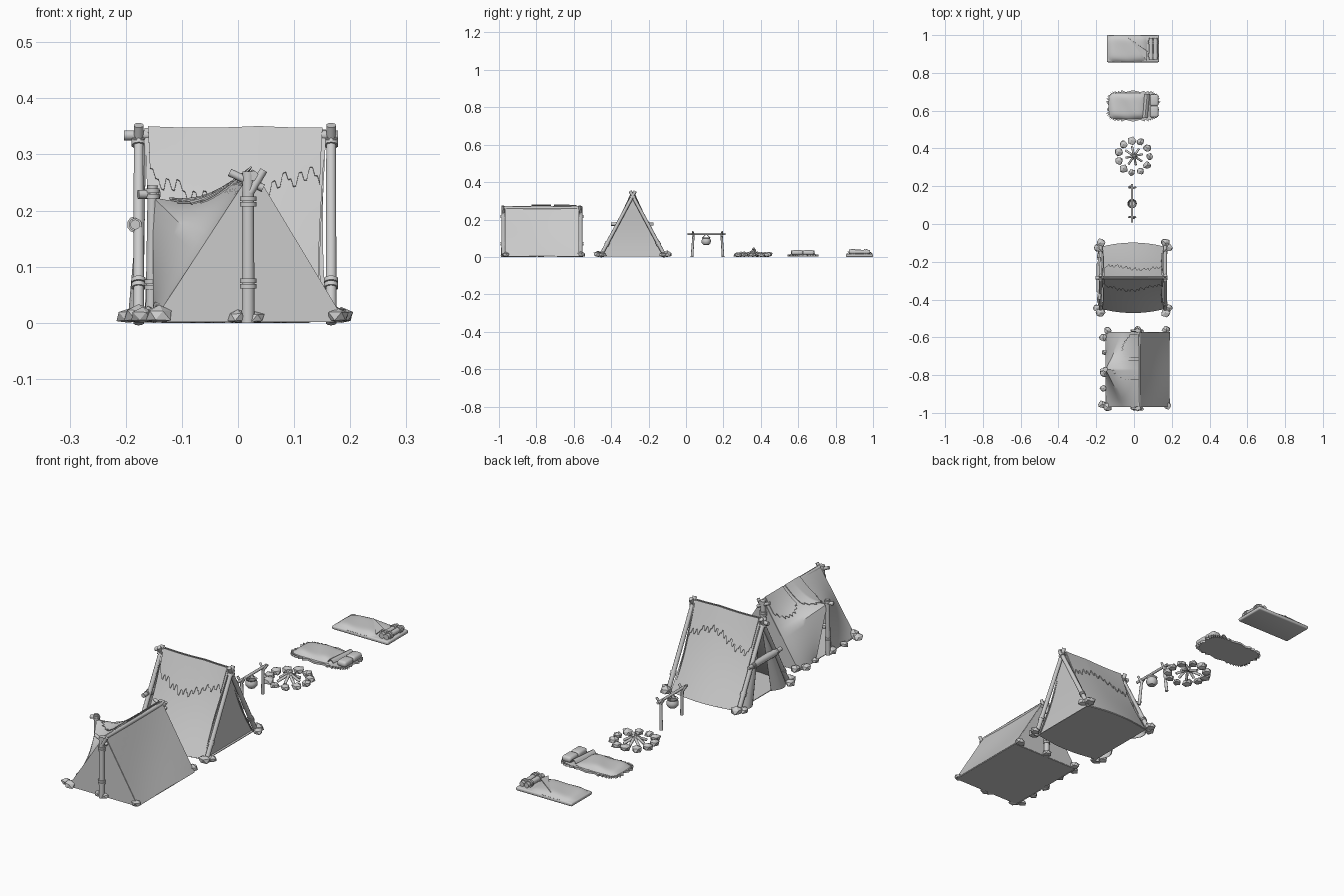
import bpy, bmesh, math, random
from math import sin, cos, pi
from mathutils import Vector, Matrix

random.seed(4)
cube = bpy.data.objects.get("Cube")
if cube:
    bpy.data.objects.remove(cube)

GREY = (0.6, 0.6, 0.6, 1)
mat = bpy.data.materials.new("plain grey")
mat.use_nodes = True
mat.diffuse_color = GREY
mat.node_tree.nodes["Principled BSDF"].inputs["Base Color"].default_value = GREY


def finish(name, bm, smooth=True, thick=0, bevel=0):
    me = bpy.data.meshes.new(name)
    bmesh.ops.recalc_face_normals(bm, faces=bm.faces)
    bm.to_mesh(me)
    bm.free()
    ob = bpy.data.objects.new(name, me)
    bpy.context.collection.objects.link(ob)
    me.materials.append(mat)
    bpy.ops.object.select_all(action='DESELECT')
    ob.select_set(True)
    bpy.context.view_layer.objects.active = ob
    if thick:
        m = ob.modifiers.new("thickness", 'SOLIDIFY')
        m.thickness, m.offset = thick, 0
        bpy.ops.object.modifier_apply(modifier=m.name)
    if bevel:
        m = ob.modifiers.new("rounding", 'BEVEL')
        m.width, m.segments = bevel, 3
        bpy.ops.object.modifier_apply(modifier=m.name)
    if smooth:
        bpy.ops.object.shade_smooth_by_angle(angle=math.radians(40))
    return ob


def sheet(name, f, nu=12, nv=12, thick=0.003):
    """Cloth grid from a function of u and v in 0..1."""
    bm = bmesh.new()
    rows = [[bm.verts.new(f(i / nu, j / nv)) for i in range(nu + 1)] for j in range(nv + 1)]
    for a, b in zip(rows, rows[1:]):
        for i in range(nu):
            bm.faces.new((a[i], a[i + 1], b[i + 1], b[i]))
    bmesh.ops.remove_doubles(bm, verts=bm.verts, dist=0.0002)
    return finish(name, bm, thick=thick)


def rod(name, p, q, r, r2=None):
    p, q = Vector(p), Vector(q)
    d = q - p
    m = Matrix.Translation((p + q) / 2) @ d.to_track_quat('Z', 'Y').to_matrix().to_4x4()
    bm = bmesh.new()
    bmesh.ops.create_cone(bm, segments=10, radius1=r, radius2=r2 or r, depth=d.length,
                          cap_ends=True, matrix=m)
    return finish(name, bm)


def bound_pole(name, p, q, r, wraps):
    """Pole with pairs of rope turns at the given fractions."""
    rod(name, p, q, r, r * 0.9)
    p, q = Vector(p), Vector(q)
    n = (q - p).normalized()
    for t in wraps:
        for k in (-1, 1):
            c = p.lerp(q, t) + n * k * 0.005
            rod(name + "_rope", c - n * 0.004, c + n * 0.004, r * 1.3)


def rock(name, x, y, s):
    bm = bmesh.new()
    bmesh.ops.create_icosphere(bm, subdivisions=1, radius=s)
    for v in bm.verts:
        v.co *= random.uniform(0.8, 1.12)
        v.co = Vector((x + v.co.x, y + v.co.y, max(0, s * 0.5 + v.co.z * 0.75)))
    finish(name, bm, smooth=False)


def block(name, c, size, bevel):
    bm = bmesh.new()
    bmesh.ops.create_cube(bm, size=1, matrix=Matrix.Translation(c) @ Matrix.Diagonal((*size, 1)))
    return finish(name, bm, bevel=bevel)


def mix(a, b, t):
    return Vector(a).lerp(Vector(b), t)


# ---- Front tent: ridge along y, lifted dormer on the -x side ----
RX, RZ, YF, YB = 0.027, 0.272, -0.967, -0.573


def right_slope(u, v):
    ridge = Vector((RX, YF + (YB - YF) * u, RZ - 0.006 * sin(pi * u)))
    foot = Vector((0.188, ridge.y, 0.004))
    return mix(ridge, foot, v) - Vector((0.006, 0, 0.004)) * sin(pi * u) * sin(pi * v)


def left_slope(a, t, side):
    w = 1 - abs(2 * a - 1)
    y = YF + (YB - YF) * a
    flat = Vector((RX - (RX + 0.15) * t, y, RZ * (1 - t)))
    if t <= 0.5:
        k = 2 * t
        out = Vector((RX - (RX + 0.15) * k, y, RZ - 0.05 * k - 0.028 * sin(pi * k)))
    else:
        k = 2 * t - 1
        out = Vector((-0.15, y + side * w * (0.08 if side > 0 else 0.03) * k, 0.222 * (1 - k)))
    return mix(flat, out, w ** 1.2)


sheet("front_tent_right_slope", right_slope)
sheet("front_tent_left_cheek_front", lambda u, v: left_slope(u / 2, v, -1), 12, 16)
sheet("front_tent_left_cheek_back", lambda u, v: left_slope(0.5 + u / 2, v, 1), 12, 16)
for label, y in (("front", YF), ("back", YB)):
    sheet("front_tent_" + label + "_wall", lambda u, v: mix(
        (RX, y, RZ), (-0.15 + 0.338 * u, y, 0.004), v), 8, 8)
sheet("front_tent_floor", lambda u, v: (-0.15 + 0.338 * u, YF + (YB - YF) * v, 0.003), 1, 1)


# Ragged patches lying over the ridge
def patch(name, a0, a1, length):
    def f(u, v):
        ragged = length * (0.65 + 0.35 * sin(pi * u) + 0.07 * sin(u * 47))
        return left_slope(a0 + (a1 - a0) * u, v * ragged, 1) + Vector((-0.003, 0, 0.006))
    sheet(name, f, 20, 8)


patch("front_tent_awning_patch", 0.36, 0.62, 0.4)
patch("front_tent_ridge_patch", 0.66, 0.97, 0.36)

rod("front_tent_ridge_pole", (RX, -0.985, 0.262), (RX, -0.555, 0.262), 0.009)
for y in (-0.976, -0.564):
    bound_pole("front_tent_end_pole", (0.018, y, 0), (0.018, y, 0.27), 0.012, (0.26, 0.8))
    rod("front_tent_cross_stick", (-0.015, y, 0.268), (0.045, y, 0.24), 0.007)
    rod("front_tent_cross_stick", (0.046, y - 0.004, 0.272), (0.022, y - 0.004, 0.232), 0.007)
bound_pole("awning_pole", (-0.155, -0.77, 0), (-0.152, -0.77, 0.245), 0.01, (0.28, 0.94))
rod("awning_pole_peg", (-0.178, -0.775, 0.229), (-0.14, -0.765, 0.229), 0.008)
for x, y, s in ((0.178, -0.962, 0.022), (0.17, -0.562, 0.024), (0.0, -0.97, 0.02),
                (0.03, -0.97, 0.018), (0.02, -0.558, 0.022), (-0.14, -0.97, 0.027),
                (-0.17, -0.955, 0.022), (-0.163, -0.87, 0.02), (-0.16, -0.785, 0.026),
                (-0.155, -0.68, 0.018), (-0.165, -0.6, 0.024), (-0.14, -0.565, 0.022)):
    rock("front_tent_stone", x, y, s)

# ---- Rear tent: ridge along x, open on the -x end ----
CY, TOP = -0.285, 0.343


def big_slope(s, u, v):
    k = 2 * u - 1
    bulge = 0.02 * v * (1 - k * k)
    return Vector((-0.005 + k * (0.162 - 0.006 * sin(pi * v)),
                   CY + s * (0.165 * v + bulge - 0.01 * sin(pi * v)),
                   0.004 + TOP * (1 - v) - 0.003 * abs(sin(5 * u)) * (1 - v)))


for label, s in (("front", -1), ("back", 1)):
    sheet("rear_tent_" + label + "_slope", lambda u, v: big_slope(s, u, v))

    # Ragged ridge blanket with stepped hem
    def blanket(u, v):
        hem = 0.32 + 0.07 * sin(6 * u + s) + 0.022 * (int(u * 32) * 7 % 5 - 2)
        return big_slope(s, 0.02 + 0.96 * u, v * hem) + Vector((0, s * 0.005, 0.003))
    sheet("rear_tent_" + label + "_blanket", blanket, 64, 6)

    # Tied-back door flap
    sheet("rear_tent_door_flap_" + label, lambda u, v: mix(
        (-0.165, CY, TOP), (-0.17 - 0.025 * sin(pi * u), CY + s * (0.165 - 0.1 * u), 0.005), v), 6, 8)
    for x in (-0.177, 0.166):
        bound_pole("rear_tent_" + label + "_pole", (x, CY + s * 0.175, 0),
                   (x, CY - s * 0.014, 0.352), 0.01, (0.2, 0.92))
        rock("rear_tent_stone", x, CY + s * 0.185, 0.027)
        rock("rear_tent_stone", x + math.copysign(0.018, x), CY + s * 0.16, 0.022)

sheet("rear_tent_end_wall", lambda u, v: mix(
    (0.155, CY, TOP), (0.15 - 0.012 * sin(pi * v), CY + 0.33 * (u - 0.5), 0.005), v), 8, 8)
sheet("rear_tent_floor", lambda u, v: (
    -0.165 + 0.325 * u, CY + (2 * v - 1) * (0.165 + 0.02 * sin(pi * u)), 0.003), 12, 1)
rod("rear_tent_ridge_pole", (-0.203, CY, 0.334), (0.178, CY, 0.334), 0.009)
bound_pole("door_roll_bar", (-0.183, -0.4, 0.175), (-0.183, -0.175, 0.175), 0.009, (0.14, 0.86))
rod("rolled_door", (-0.183, -0.36, 0.175), (-0.183, -0.21, 0.175), 0.015)

# ---- Cooking spit with hanging pot ----
for y, lean in ((0.04, 0.008), (0.19, -0.008)):
    rod("spit_post", (-0.01 + lean, y - lean, 0), (-0.01, y, 0.118), 0.007, 0.006)
    for k in (-1, 1):
        rod("spit_fork", (-0.01, y, 0.108), (-0.01 + 0.018 * k, y - lean * 0.5, 0.136), 0.005)
rod("spit_bar", (-0.01, 0.008, 0.123), (-0.01, 0.212, 0.123), 0.006)
POT = [(0, 0.064), (0.015, 0.066), (0.023, 0.076), (0.024, 0.088), (0.019, 0.098), (0.023, 0.104)]


def pot(u, v):
    r, z = POT[round(v * 5)]
    return (-0.01 + r * cos(2 * pi * u), 0.108 + r * sin(2 * pi * u), z)


sheet("cooking_pot", pot, 16, 5, 0.002)
for k in (-1, 1):
    rod("pot_handle", (-0.01, 0.108 + 0.021 * k, 0.102), (-0.01, 0.108, 0.123), 0.002)

# ---- Fire ring ----
for i in range(11):
    a = 2 * pi * i / 11
    rock("fire_stone", 0.083 * cos(a), 0.357 + 0.085 * sin(a), random.uniform(0.019, 0.025))
for i in range(8):
    a = 2 * pi * i / 8 + 0.2
    reach = random.uniform(0.04, 0.055)
    rod("fire_log", (reach * cos(a), 0.36 + reach * sin(a), 0.006),
        (-0.012 * cos(a), 0.36 - 0.012 * sin(a), random.uniform(0.03, 0.05)), 0.006)

# ---- Fur bedroll ----
N = 84
bm = bmesh.new()
ring = []
for i in range(N):
    c, s = cos(2 * pi * i / N), sin(2 * pi * i / N)
    r = random.uniform(1.0, 1.06) if i % 2 else 0.92
    ring.append(bm.verts.new((-0.005 + 0.138 * r * math.copysign(abs(c) ** 0.45, c),
                              0.625 + 0.08 * r * math.copysign(abs(s) ** 0.5, s), 0.003)))
base = bm.faces.new(ring)
up = bmesh.ops.extrude_face_region(bm, geom=[base])["geom"]
bmesh.ops.translate(bm, vec=(0, 0, 0.009), verts=[g for g in up if isinstance(g, bmesh.types.BMVert)])
finish("fur_hide", bm)


def cover(cx, cy, hx, hy, z0, h, wave):
    def f(u, v):
        p, q = 2 * u - 1, 2 * v - 1
        dome = (1 - p ** 6) * (1 - q ** 6)
        return (cx + hx * p * (1 - 0.08 * q ** 4), cy + hy * q * (1 - 0.1 * p ** 4),
                z0 + dome * (h + wave * sin(5 * p + 2 * q)))
    return f


sheet("fur_bed_cover", cover(-0.035, 0.625, 0.098, 0.068, 0.011, 0.016, 0.003), 18, 14)
sheet("fur_bed_folded_edge", lambda u, v: (
    0.045 + 0.026 * u + 0.012 * v, 0.562 + 0.126 * v, 0.018 + 0.014 * sin(pi * u)), 6, 8)
for y in (0.595, 0.655):
    block("fur_bed_pillow", (0.107, y, 0.023), (0.045, 0.062, 0.026), 0.011)

# ---- Plain bedroll ----
block("bed_mat", (-0.005, 0.928, 0.008), (0.275, 0.144, 0.016), 0.006)
sheet("bed_cover", cover(-0.035, 0.928, 0.104, 0.07, 0.014, 0.014, 0.002), 18, 14)
sheet("bed_turned_corner", lambda u, v: mix(
    (0.068, 0.864, 0.03), mix((-0.03, 0.985, 0.03), (0.07, 0.915, 0.036), u), v), 6, 6)
for x in (0.09, 0.113):
    bound_pole("bed_pillow_roll", (x, 0.872, 0.027), (x, 0.984, 0.027), 0.012, (0.2, 0.8))
